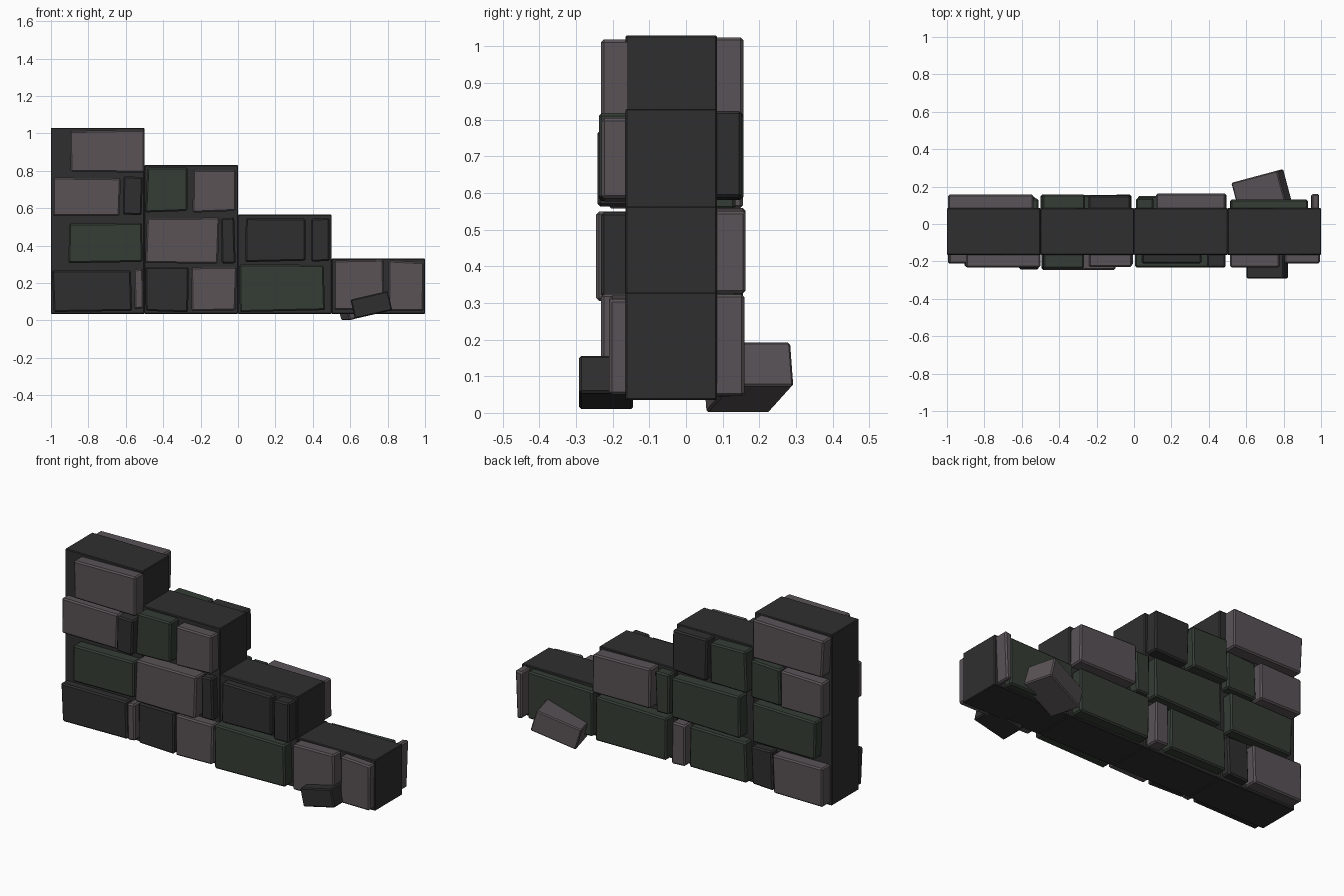
import bpy, bmesh, math, random
from mathutils import Matrix, Vector

random.seed(4)


def material(name, color):
    m = bpy.data.materials.new(name)
    m.diffuse_color = (*color, 1)
    return m


MATS = {
    "dark": material("dark stone", (0.028, 0.028, 0.028)),
    "grey": material("grey stone", (0.100, 0.086, 0.094)),
    "green": material("mossy stone", (0.035, 0.046, 0.036)),
}


def block(name, lo, hi, color, bevel, jitter=0.0, matrix=None):
    """Bevelled box between two corners, with slightly uneven corners."""
    bm = bmesh.new()
    bmesh.ops.create_cube(bm, size=1)
    offsets = {(sx, sz): (random.uniform(-jitter, jitter), random.uniform(-jitter, jitter))
               for sx in (-1, 1) for sz in (-1, 1)}
    for v in bm.verts:
        dx, dz = offsets[(1 if v.co.x > 0 else -1, 1 if v.co.z > 0 else -1)]
        v.co = Vector([a + (b - a) * (c + 0.5) for a, b, c in zip(lo, hi, v.co)])
        v.co += Vector((dx, 0, dz))
    bmesh.ops.bevel(bm, geom=bm.edges[:], offset=bevel, segments=1, affect='EDGES')
    if matrix:
        bm.transform(matrix)
    mesh = bpy.data.meshes.new(name)
    bm.to_mesh(mesh)
    bm.free()
    mesh.materials.append(MATS[color])
    obj = bpy.data.objects.new(name, mesh)
    bpy.context.collection.objects.link(obj)


# Stepped wall core
for i, top in enumerate((1.03, 0.83, 0.565, 0.33)):
    x = -1 + 0.5 * i
    block(f"wall_core_{i + 1}", (x, -0.165, 0.035), (x + 0.5, 0.085, top), "dark", 0.004)

# Facing stones: x range, z range, outer y, colour
FRONT = [
    (-0.90, -0.505, 0.79, 1.015, -0.232, "grey"),
    (-0.99, -0.63, 0.56, 0.765, -0.212, "grey"),
    (-0.61, -0.515, 0.565, 0.77, -0.242, "dark"),
    (-0.905, -0.51, 0.31, 0.52, -0.23, "green"),
    (-0.99, -0.57, 0.05, 0.27, -0.212, "dark"),
    (-0.55, -0.51, 0.06, 0.27, -0.23, "grey"),
    (-0.49, -0.27, 0.58, 0.815, -0.238, "green"),
    (-0.24, -0.01, 0.58, 0.81, -0.23, "grey"),
    (-0.49, -0.105, 0.31, 0.55, -0.245, "grey"),
    (-0.085, -0.015, 0.31, 0.55, -0.212, "dark"),
    (-0.49, -0.27, 0.045, 0.285, -0.212, "dark"),
    (-0.245, -0.01, 0.05, 0.285, -0.222, "grey"),
    (0.045, 0.365, 0.315, 0.55, -0.21, "dark"),
    (0.385, 0.485, 0.315, 0.545, -0.232, "dark"),
    (0.01, 0.46, 0.05, 0.295, -0.232, "green"),
    (0.51, 0.78, 0.055, 0.32, -0.232, "grey"),
    (0.80, 0.99, 0.055, 0.315, -0.21, "grey"),
]
BACK = [
    (-0.99, -0.54, 0.80, 1.02, 0.157, "grey"),
    (-0.70, -0.515, 0.56, 0.77, 0.135, "green"),
    (-0.99, -0.72, 0.56, 0.77, 0.155, "grey"),
    (-0.93, -0.53, 0.305, 0.53, 0.145, "green"),
    (-0.65, -0.515, 0.05, 0.275, 0.135, "dark"),
    (-0.99, -0.67, 0.05, 0.275, 0.157, "grey"),
    (-0.495, -0.265, 0.58, 0.82, 0.157, "green"),
    (-0.24, -0.015, 0.585, 0.82, 0.152, "dark"),
    (-0.45, -0.015, 0.31, 0.55, 0.155, "green"),
    (-0.10, -0.015, 0.05, 0.285, 0.157, "grey"),
    (-0.49, -0.125, 0.05, 0.285, 0.147, "green"),
    (0.12, 0.49, 0.325, 0.555, 0.163, "grey"),
    (0.01, 0.10, 0.315, 0.55, 0.14, "green"),
    (0.02, 0.48, 0.05, 0.295, 0.15, "green"),
    (0.95, 0.985, 0.05, 0.32, 0.16, "grey"),
    (0.51, 0.93, 0.045, 0.315, 0.13, "green"),
]
for side, stones, inner in (("front", FRONT, -0.15), ("back", BACK, 0.07)):
    for i, (x0, x1, z0, z1, y, color) in enumerate(stones):
        block(f"{side}_stone_{i + 1}", (x0, min(y, inner), z0), (x1, max(y, inner), z1),
              color, 0.008, 0.006)


# Fallen stones lying at the foot of the wall
def fallen(name, center, size, tilt, turn, color):
    m = (Matrix.Translation(center) @ Matrix.Rotation(math.radians(turn), 4, 'Z')
         @ Matrix.Rotation(math.radians(tilt), 4, 'Y'))
    half = Vector(size) / 2
    block(name, -half, half, color, 0.006, 0.0, m)


fallen("fallen_front_stone", (0.713, -0.218, 0.083), (0.205, 0.147, 0.105), -13, 0, "dark")
fallen("fallen_back_stone", (0.682, 0.170, 0.097), (0.265, 0.18, 0.125), -16, 15, "grey")
